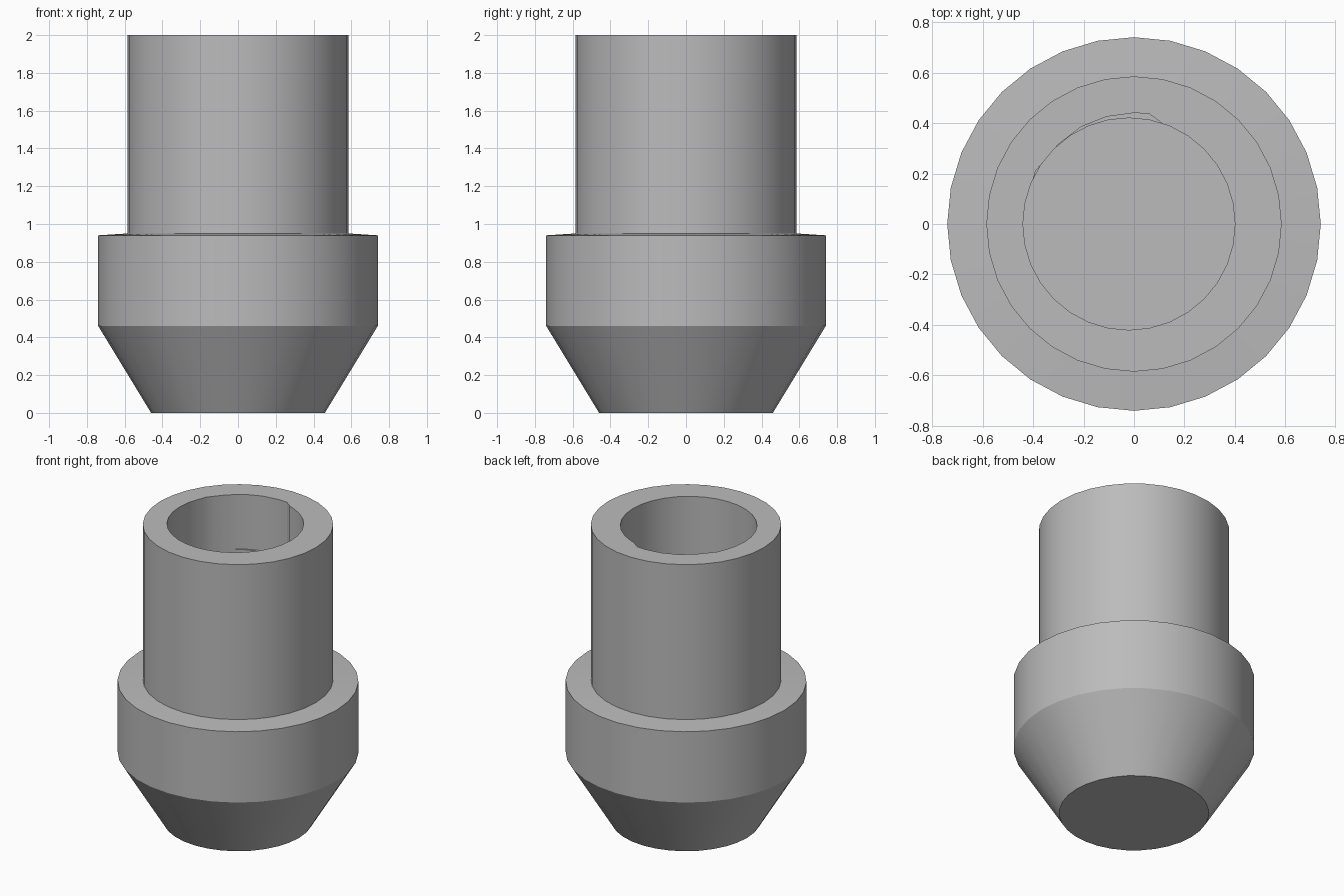
import bpy, bmesh
from math import cos, sin, tau, radians

cube = bpy.data.objects.get("Cube")
if cube:
    bpy.data.objects.remove(cube, do_unlink=True)

grey = bpy.data.materials.new("plain grey")
grey.use_nodes = True
colour = (0.5, 0.5, 0.5, 1)
grey.diffuse_color = colour
grey.node_tree.nodes["Principled BSDF"].inputs["Base Color"].default_value = colour


def ring(radius, count=32, cx=0.0, cy=0.0):
    return [(cx + radius * cos(tau * i / count), cy + radius * sin(tau * i / count))
            for i in range(count)]


def stack(name, levels):
    """Closed solid skinned through (outline, height) levels."""
    bm = bmesh.new()
    loops = [[bm.verts.new((x, y, z)) for x, y in outline] for outline, z in levels]
    for low, high in zip(loops, loops[1:]):
        n = len(low)
        for i in range(n):
            j = (i + 1) % n
            bm.faces.new((low[i], low[j], high[j], high[i]))
    bm.faces.new(loops[0][::-1])
    bm.faces.new(loops[-1])
    bmesh.ops.recalc_face_normals(bm, faces=bm.faces)
    mesh = bpy.data.meshes.new(name)
    bm.to_mesh(mesh)
    bm.free()
    mesh.materials.append(grey)
    obj = bpy.data.objects.new(name, mesh)
    bpy.context.collection.objects.link(obj)
    return obj


# Tapered foot, wide collar and upright tube in one turned body
profile = [(0.46, 0), (0.74, 0.46), (0.74, 0.94), (0.585, 0.95), (0.585, 2)]
body = stack("stepped_plug", [(ring(r), z) for r, z in profile])

# Round bore, slightly off centre
bore = ring(0.42, 32, -0.02, 0)
bore_cutter = stack("bore_cutter", [(bore, 1.4), (bore, 2.2)])

# Shallower bulge on one side of the bore, ending in a straight step
bulge = [(0.11, 0.40), (0.06, 0.437), (0, 0.44), (-0.11, 0.425), (-0.21, 0.385),
         (-0.30, 0.315), (-0.39, 0.21), (-0.425, 0.08), (-0.44, 0), (-0.425, -0.07)]
bulge_cutter = stack("bulge_cutter", [(bulge, 1.63), (bulge, 2.3)])

# Cut the hollow
bpy.context.view_layer.objects.active = body
body.select_set(True)
for cutter in (bore_cutter, bulge_cutter):
    cutter.hide_render = True
    cut = body.modifiers.new(cutter.name, "BOOLEAN")
    cut.operation = "DIFFERENCE"
    cut.solver = "EXACT"
    cut.object = cutter
    bpy.ops.object.modifier_apply(modifier=cut.name)
    bpy.data.objects.remove(cutter, do_unlink=True)

bpy.ops.object.shade_smooth_by_angle(angle=radians(30))
